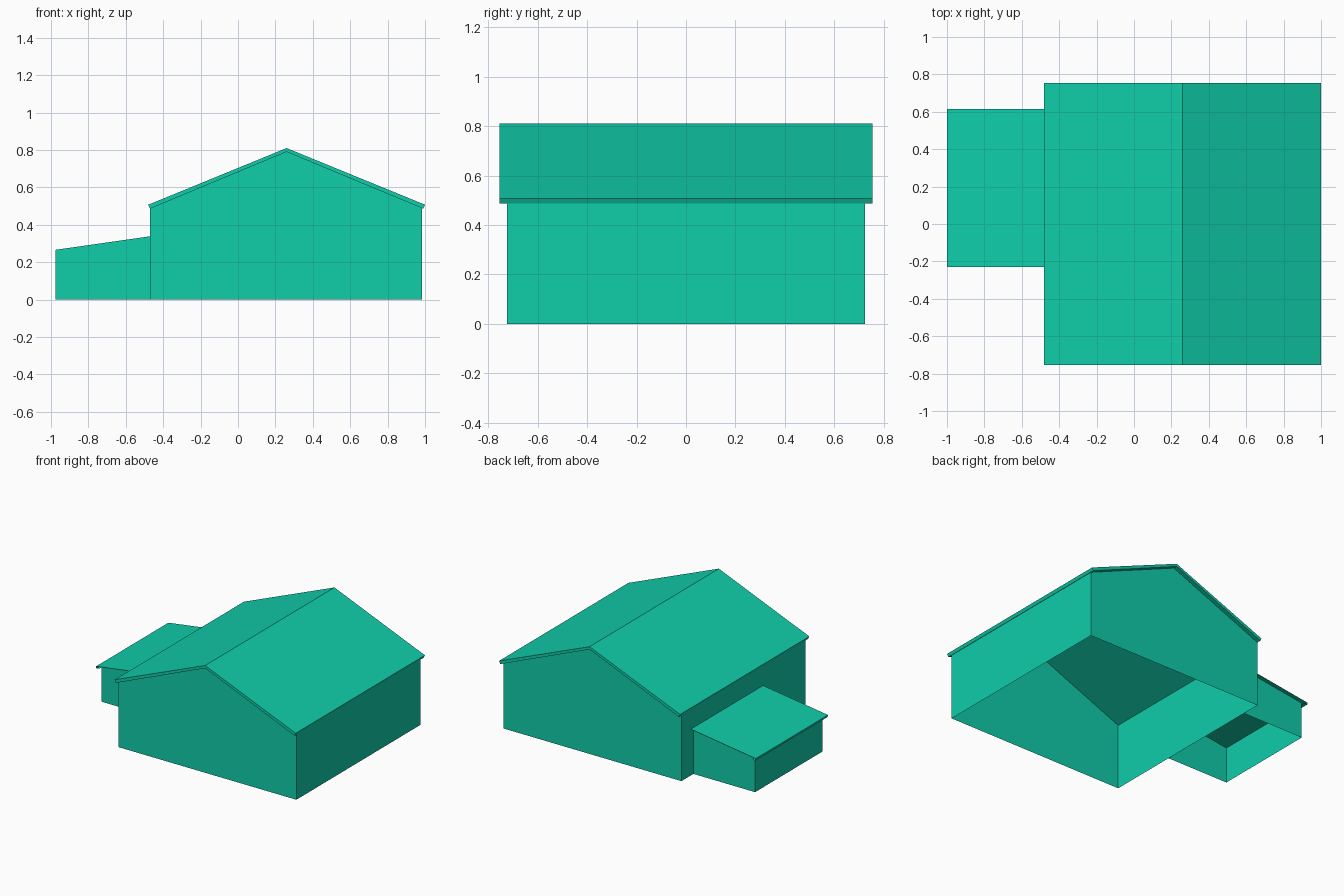
import bpy
import bmesh

if "Cube" in bpy.data.objects:
    bpy.data.objects.remove(bpy.data.objects["Cube"], do_unlink=True)

# Single painted finish
paint = bpy.data.materials.new("teal_green")
paint.use_nodes = True
colour = (0.005, 0.61, 0.40, 1.0)
paint.diffuse_color = colour
paint.node_tree.nodes["Principled BSDF"].inputs["Base Color"].default_value = colour


def extrude_profile(name, profile, y0, y1, sides, caps=True):
    """Sweep an (x, z) profile along y; sides lists which profile edges get a face."""
    bm = bmesh.new()
    front = [bm.verts.new((x, y0, z)) for x, z in profile]
    back = [bm.verts.new((x, y1, z)) for x, z in profile]
    n = len(profile)
    for i in sides:
        j = (i + 1) % n
        bm.faces.new((front[i], back[i], back[j], front[j]))
    if caps:
        bm.faces.new(front)
        bm.faces.new(back[::-1])
    bmesh.ops.recalc_face_normals(bm, faces=bm.faces)
    mesh = bpy.data.meshes.new(name)
    bm.to_mesh(mesh)
    bm.free()
    mesh.materials.append(paint)
    obj = bpy.data.objects.new(name, mesh)
    bpy.context.collection.objects.link(obj)
    return obj


RIDGE = 0.26
WALL_L, WALL_R = -0.47, 0.985

# Main hall: hollow thin walls, open floor, closed above by the roof
hall = [(WALL_L, 0), (WALL_R, 0), (WALL_R, 0.489), (RIDGE, 0.79), (WALL_L, 0.487)]
extrude_profile("hall_walls", hall, -0.725, 0.725, sides=[1, 4])

# Gabled roof slab, overhanging the gables
roof = [(RIDGE - 0.74, 0.507), (RIDGE, 0.81), (RIDGE + 0.74, 0.507),
        (RIDGE + 0.73, 0.486), (RIDGE, 0.79), (RIDGE - 0.73, 0.486)]
extrude_profile("hall_roof", roof, -0.755, 0.755, sides=range(6))

# Lean-to side shed, also hollow and open below
shed = [(-0.975, 0), (WALL_L, 0), (WALL_L, 0.338), (-0.975, 0.266)]
extrude_profile("shed_walls", shed, -0.20, 0.585, sides=[3])

# Thin sloping shed roof with a turned-down eave
shed_roof = [(WALL_L, 0.342), (-1.0, 0.266), (-0.998, 0.251), (-0.975, 0.255)]
extrude_profile("shed_roof", shed_roof, -0.23, 0.615, sides=[0, 1, 2], caps=False)
